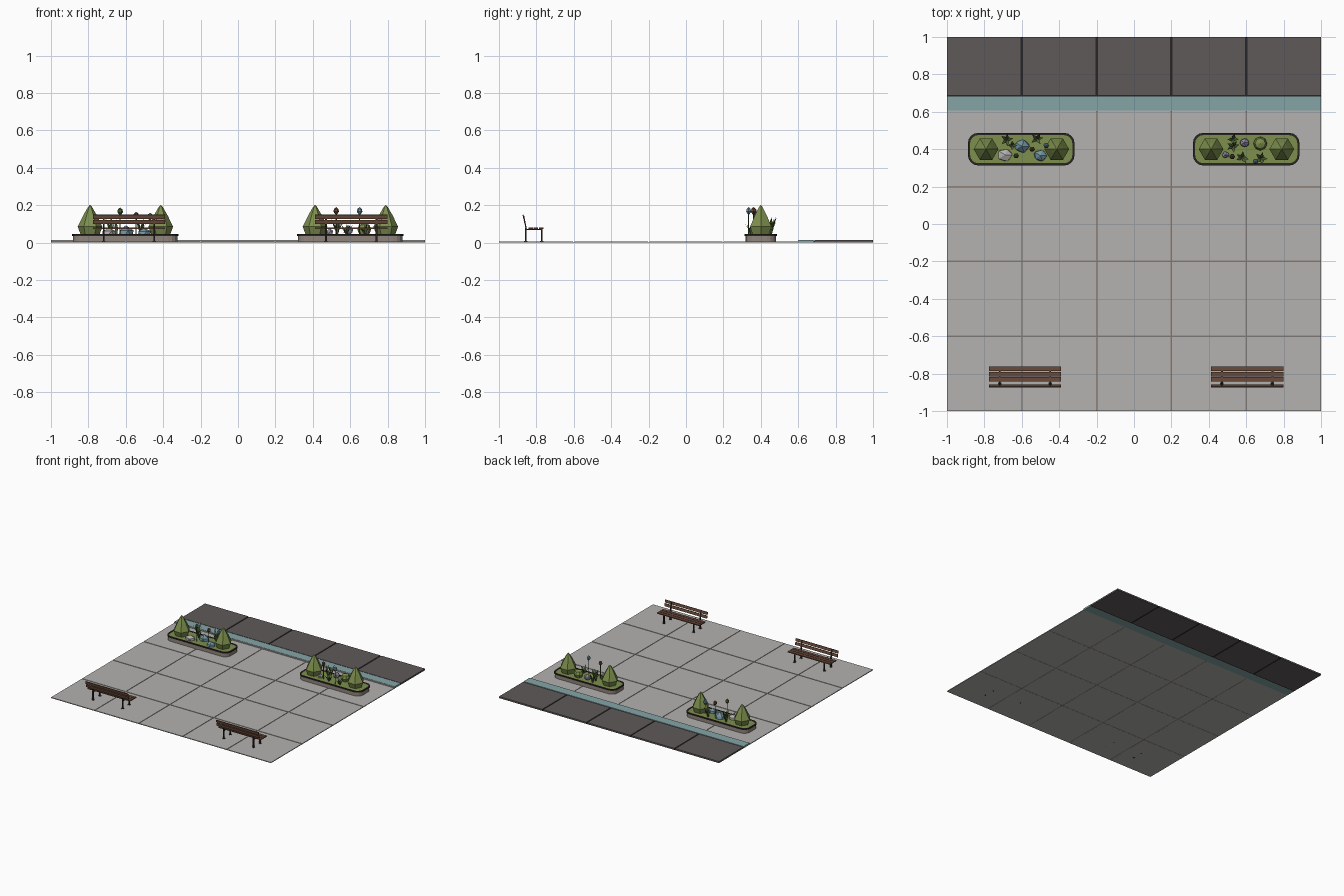
import bpy, bmesh, math, random
from mathutils import Vector, Matrix

if "Cube" in bpy.data.objects:
    bpy.data.objects.remove(bpy.data.objects["Cube"])
random.seed(4)


def mat(name, rgb):
    m = bpy.data.materials.new(name)
    m.diffuse_color = (*rgb, 1)
    m.use_nodes = True
    m.node_tree.nodes["Principled BSDF"].inputs["Base Color"].default_value = m.diffuse_color
    return m


PAVING = mat("pale grey stone", (0.455, 0.445, 0.435))
LILAC = mat("petal grey lilac", (0.30, 0.28, 0.37))
TEAL = mat("curb teal", (0.235, 0.375, 0.385))
ROAD = mat("road dark grey", (0.117, 0.102, 0.101))
BLACK = mat("near black", (0.022, 0.018, 0.016))
GREEN = mat("hedge green", (0.205, 0.275, 0.075))
LEAF = mat("leaf dark green", (0.09, 0.14, 0.045))
WOOD = mat("bench brown", (0.145, 0.070, 0.042))
BLUE = mat("slate blue", (0.17, 0.30, 0.36))
BRICK = mat("planter stone", (0.28, 0.235, 0.205))


def finish(bm, name, material):
    me = bpy.data.meshes.new(name)
    bmesh.ops.recalc_face_normals(bm, faces=bm.faces)
    bm.to_mesh(me)
    bm.free()
    ob = bpy.data.objects.new(name, me)
    ob.data.materials.append(material)
    bpy.context.collection.objects.link(ob)
    return ob


def add_box(bm, x0, x1, y0, y1, z0, z1, tilt=0):
    c = Vector(((x0 + x1) / 2, (y0 + y1) / 2, (z0 + z1) / 2))
    m = Matrix.Translation(c) @ Matrix.Rotation(tilt, 4, 'X') @ Matrix.Diagonal((x1 - x0, y1 - y0, z1 - z0, 1))
    bmesh.ops.create_cube(bm, size=1, matrix=m)


def boxes(name, material, items):
    bm = bmesh.new()
    for it in items:
        add_box(bm, *it)
    return finish(bm, name, material)


def lathe(name, material, center, profile, sides=6):
    # stacked rings (radius, z); a zero radius closes to a point
    bm = bmesh.new()
    rings = []
    for r, z in profile:
        if r == 0:
            rings.append([bm.verts.new((center[0], center[1], z))] * sides)
        else:
            rings.append([bm.verts.new((center[0] + r * math.cos(i * math.tau / sides),
                                        center[1] + r * math.sin(i * math.tau / sides), z)) for i in range(sides)])
    for a, b in zip(rings, rings[1:]):
        for i in range(sides):
            j = (i + 1) % sides
            vs = list(dict.fromkeys([a[i], a[j], b[j], b[i]]))
            if len(vs) > 2:
                bm.faces.new(vs)
    return finish(bm, name, material)


def outline(cx, cy, hx, hy, r):
    pts = []
    for sx, sy, a0 in ((1, 1, 0), (-1, 1, 90), (-1, -1, 180), (1, -1, 270)):
        for k in range(5):
            a = math.radians(a0 + k * 22.5)
            pts.append((cx + sx * (hx - r) + r * math.cos(a), cy + sy * (hy - r) + r * math.sin(a)))
    return pts


def rounded_slab(name, material, cx, cy, hx, hy, r, z0, z1):
    bm = bmesh.new()
    f = bm.faces.new([bm.verts.new((x, y, z0)) for x, y in outline(cx, cy, hx, hy, r)])
    g = bmesh.ops.extrude_face_region(bm, geom=[f])
    bmesh.ops.translate(bm, vec=(0, 0, z1 - z0), verts=[v for v in g["geom"] if isinstance(v, bmesh.types.BMVert)])
    return finish(bm, name, material)


def rounded_ring(name, material, cx, cy, hx, hy, r, w, z0, z1):
    bm = bmesh.new()
    loops = [[bm.verts.new((x, y, z)) for x, y in outline(cx, cy, hx - d, hy - d, r - d)]
             for d, z in ((0, z0), (0, z1), (w, z1), (w, z0))]
    n = len(loops[0])
    for k in range(4):
        a, b = loops[k], loops[(k + 1) % 4]
        for i in range(n):
            bm.faces.new((a[i], a[(i + 1) % n], b[(i + 1) % n], b[i]))
    return finish(bm, name, material)


def rock(name, material, x, y, r, h, z=0.045):
    bm = bmesh.new()
    bmesh.ops.create_icosphere(bm, subdivisions=1, radius=1)
    for v in bm.verts:
        v.co *= random.uniform(0.85, 1.1)
        v.co = Vector((x + v.co.x * r, y + v.co.y * r * 0.85, z + v.co.z * h))
    finish(bm, name, material)


def tuft(name, x, y, height, spread, count):
    # bent pointed blades radiating from one root
    bm = bmesh.new()
    for i in range(count):
        a = i * math.tau / count + random.uniform(-0.3, 0.3)
        d, s = Vector((math.cos(a), math.sin(a), 0)), Vector((-math.sin(a), math.cos(a), 0))
        h = height * random.uniform(0.65, 1)
        root = Vector((x, y, 0.04))
        mid = root + d * spread * 0.4 + Vector((0, 0, h * 0.55))
        tip = root + d * spread + Vector((0, 0, h))
        p = [bm.verts.new(q) for q in (root - s * 0.004, root + s * 0.004, mid + s * 0.009, tip, mid - s * 0.009)]
        bm.faces.new((p[0], p[1], p[2], p[4]))
        bm.faces.new((p[4], p[2], p[3]))
    finish(bm, name, LEAF)


def flower(name, material, x, y, top):
    lathe(name + "_stem", LEAF, (x, y), [(0.003, 0.04), (0.003, top - 0.03)], 4)
    lathe(name + "_bud", material, (x, y), [(0, top - 0.045), (0.015, top - 0.025), (0.012, top - 0.01), (0, top)])


# paving slabs with thin joint strips between them
g = 0.004
boxes("paving_slabs", PAVING, [(-1 + 0.4 * i + g * (i > 0), -0.6 + 0.4 * i - g * (i < 4),
                                -1 + 0.4 * j + g * (j > 0), -0.6 + 0.4 * j - g * (j < 3), 0, 0.006)
                               for i in range(5) for j in range(4)])
boxes("paving_joints", BRICK, [(x - g, x + g, -1, 0.6, 0.0005, 0.003) for x in (-0.6, -0.2, 0.2, 0.6)]
      + [(-1, 1, y - g, y + g, 0.0005, 0.003) for y in (-0.6, -0.2, 0.2)])

# curb strip with a stone front lip, and road panels
boxes("curb_lip", PAVING, [(-1, 1, 0.6, 0.606, 0, 0.013)])
boxes("curb_strip", TEAL, [(-1, 1, 0.606, 0.682, 0, 0.015)])
h = 0.007
boxes("road_joints", BLACK, [(x - h, x + h, 0.685, 1, 0, 0.009) for x in (-0.6, -0.2, 0.2, 0.6)]
      + [(-1, 1, 0.682, 0.69, 0, 0.010)])
boxes("road_panels", ROAD, [(-1 + 0.4 * i + h * (i > 0), -0.6 + 0.4 * i - h * (i < 4), 0.69, 1, 0, 0.013)
                            for i in range(5)])

# planters with paired clipped bushes
for side, cx in (("left", -0.603), ("right", 0.6)):
    rounded_slab(side + "_planter_base", BRICK, cx, 0.4, 0.280, 0.082, 0.05, 0.001, 0.036)
    rounded_ring(side + "_planter_rim", BLACK, cx, 0.4, 0.285, 0.087, 0.055, 0.012, 0.036, 0.046)
    rounded_slab(side + "_planter_grass", GREEN, cx, 0.4, 0.274, 0.076, 0.044, 0.034, 0.044)
    for k, dx in enumerate((-0.188, 0.19)):
        lathe(f"{side}_bush_{k}", GREEN, (cx + dx, 0.4),
              [(0, 0.04), (0.05, 0.042), (0.066, 0.085), (0.037, 0.145), (0.011, 0.19), (0, 0.202)])

# left planter filling
rock("pale_rock", PAVING, -0.69, 0.37, 0.045, 0.035)
rock("blue_rock_back", BLUE, -0.6, 0.415, 0.045, 0.045)
rock("blue_rock_front", BLUE, -0.5, 0.365, 0.04, 0.035)
tuft("left_tuft_a", -0.68, 0.45, 0.11, 0.035, 5)
tuft("left_tuft_b", -0.52, 0.455, 0.11, 0.035, 5)
tuft("left_tuft_c", -0.65, 0.42, 0.09, 0.025, 4)
flower("left_flower_a", LEAF, -0.63, 0.365, 0.188)
flower("left_flower_b", WOOD, -0.545, 0.40, 0.165)
flower("left_flower_c", BLUE, -0.47, 0.42, 0.16)

# right planter filling
lathe("round_bush", GREEN, (0.675, 0.43),
      [(0, 0.04), (0.028, 0.047), (0.037, 0.07), (0.028, 0.094), (0, 0.105)], 8)
tuft("right_tuft_a", 0.53, 0.415, 0.1, 0.035, 5)
tuft("right_tuft_b", 0.58, 0.355, 0.06, 0.035, 5)
tuft("right_tuft_c", 0.68, 0.35, 0.06, 0.035, 5)
tuft("right_tuft_d", 0.53, 0.455, 0.11, 0.03, 4)
rock("lilac_bloom", LILAC, 0.59, 0.435, 0.032, 0.025, 0.065)
rock("small_lilac_bloom", LILAC, 0.49, 0.37, 0.022, 0.02, 0.055)
flower("right_flower_a", WOOD, 0.525, 0.36, 0.19)
flower("right_flower_b", BLUE, 0.65, 0.335, 0.19)

# benches: slatted seat and back on thin dark frames
for side, cx in (("left", -0.583), ("right", 0.605)):
    x0, x1 = cx - 0.193, cx + 0.193
    boxes(side + "_bench_seat", WOOD, [(x0, x1, -0.787 - 0.028 * k, -0.763 - 0.028 * k, 0.074, 0.082) for k in range(3)])
    boxes(side + "_bench_back", WOOD, [(x0, x1, -0.866, -0.860, 0.099, 0.121, 0.2),
                                       (x0, x1, -0.872, -0.866, 0.127, 0.149, 0.2)])
    parts = []
    for x in (cx - 0.135, cx + 0.135):
        a, b = x - 0.005, x + 0.005
        parts += [(a, b, -0.775, -0.767, 0, 0.074), (a, b, -0.860, -0.852, 0, 0.08),
                  (a, b, -0.860, -0.767, 0.068, 0.074), (a, b, -0.864, -0.858, 0.07, 0.145, 0.2),
                  (x - 0.009, x + 0.009, -0.78, -0.762, 0, 0.008), (x - 0.009, x + 0.009, -0.865, -0.847, 0, 0.008)]
    boxes(side + "_bench_frame", BLACK, parts)
